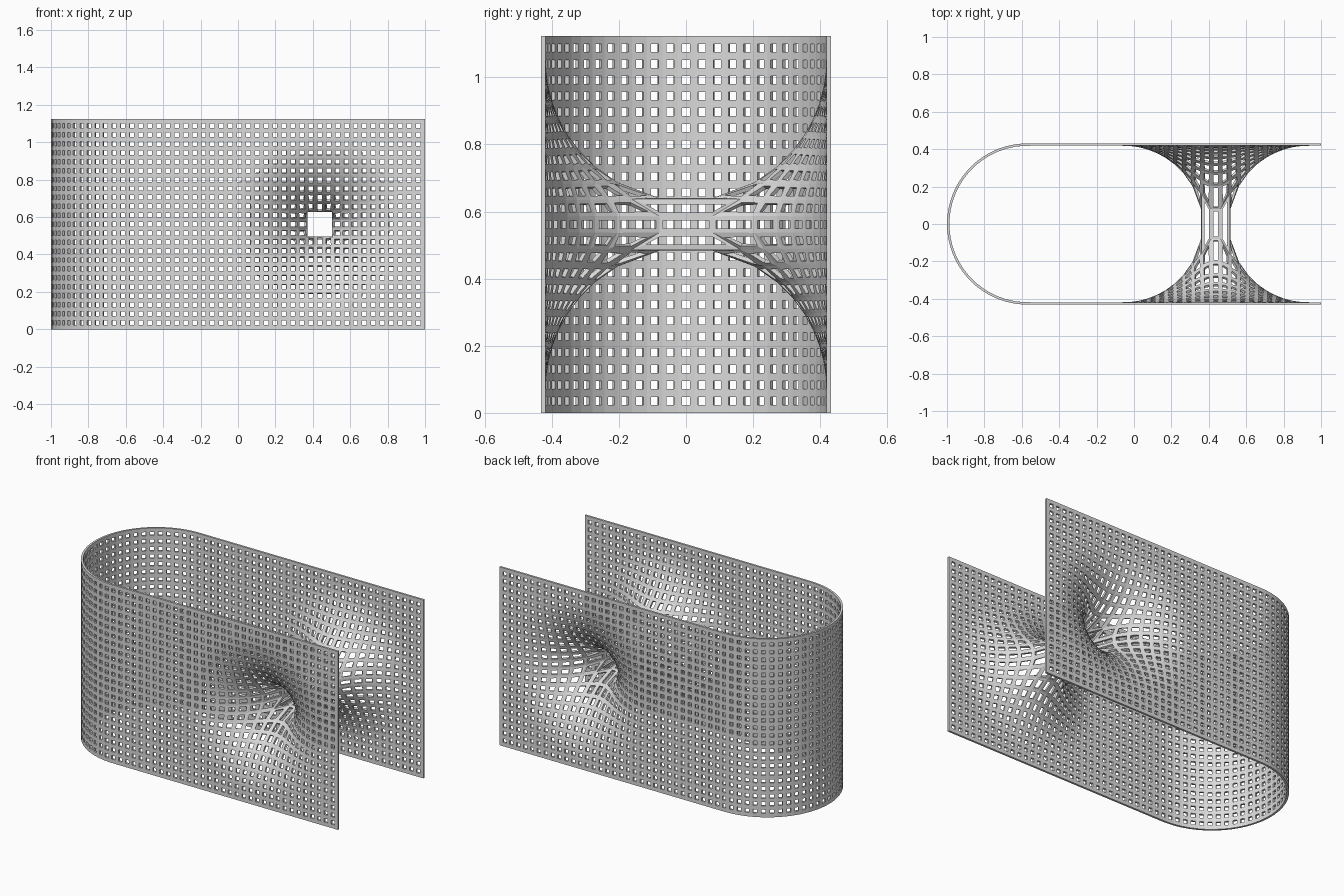
import bpy, bmesh, math

cube = bpy.data.objects.get("Cube")
if cube:
    bpy.data.objects.remove(cube, do_unlink=True)

CELL = 0.0478            # lattice spacing
BAR = 0.012              # half width of a bar
THICK = 0.013            # sheet thickness
NU, NV = 93, 23          # cells along the folded strip and up it
R = 0.425                # bend radius, also the funnel radius
BEND_X = -1 + R + THICK / 2
ARC = R * math.pi / 2
MID_Z = NV * CELL / 2 + BAR
THROAT_X = BEND_X + (NU - NV) / 2 * CELL - ARC
THROAT_R = 0.068


def stations(n):
    """Lattice lines centred on zero, with a half bar of border at each end."""
    lines = [(i - n / 2) * CELL for i in range(n + 1)]
    return [lines[0] - BAR] + lines + [lines[-1] + BAR]


def place(s, v):
    """Fold the strip into a U and pull a round funnel inward on each leg."""
    if abs(s) <= ARC:
        a = s / R
        return (BEND_X - R * math.cos(a), R * math.sin(a), MID_Z + v)
    x = BEND_X + abs(s) - ARC
    t = (math.hypot(x - THROAT_X, v) - THROAT_R) / R
    t = min(max(t, 0), 1)
    y = R * math.sqrt(1 - (1 - t) ** 2)
    return (x, math.copysign(y, s), MID_Z + v)


# Folded sheet with a square opening at the bottom of each funnel
bm = bmesh.new()
us, vs = stations(NU), stations(NV)
grid = [[bm.verts.new(place(s, v)) for v in vs] for s in us]
last_u, last_v = len(us) - 1, len(vs) - 1
mid = last_v // 2
cells = []
for i in range(last_u):
    for j in range(last_v):
        from_end = min(i, last_u - 1 - i)
        if abs(from_end - mid) <= 1 and abs(j - mid) <= 1:
            continue
        f = bm.faces.new((grid[i][j], grid[i + 1][j],
                          grid[i + 1][j + 1], grid[i][j + 1]))
        if 0 < i < last_u - 1 and 0 < j < last_v - 1:
            cells.append(f)

# Throat joining the two openings
lo, hi = mid - 1, mid + 2
ring = ([(k, lo) for k in range(lo, hi)] + [(hi, k) for k in range(lo, hi)]
        + [(k, hi) for k in range(hi, lo, -1)] + [(lo, k) for k in range(hi, lo, -1)])
for (a, b), (c, d) in zip(ring, ring[1:] + ring[:1]):
    cells.append(bm.faces.new((grid[a][b], grid[c][d],
                               grid[last_u - c][d], grid[last_u - a][b])))

# Cut a window in every cell, leaving bars of even width
bmesh.ops.recalc_face_normals(bm, faces=bm.faces[:])
bmesh.ops.inset_individual(bm, faces=cells, thickness=BAR, use_even_offset=True)
bmesh.ops.delete(bm, geom=cells, context='FACES')
bmesh.ops.delete(bm, geom=[v for v in bm.verts if not v.link_faces], context='VERTS')

mesh = bpy.data.meshes.new("folded_lattice_sheet")
bm.to_mesh(mesh)
bm.free()
sheet = bpy.data.objects.new("folded_lattice_sheet", mesh)
bpy.context.collection.objects.link(sheet)

solid = sheet.modifiers.new("thickness", 'SOLIDIFY')
solid.thickness = THICK
solid.offset = 0

# Grey material
grey = bpy.data.materials.new("light_grey")
grey.use_nodes = True
colour = (0.7, 0.7, 0.7, 1)
grey.diffuse_color = colour
grey.node_tree.nodes["Principled BSDF"].inputs["Base Color"].default_value = colour
mesh.materials.append(grey)
